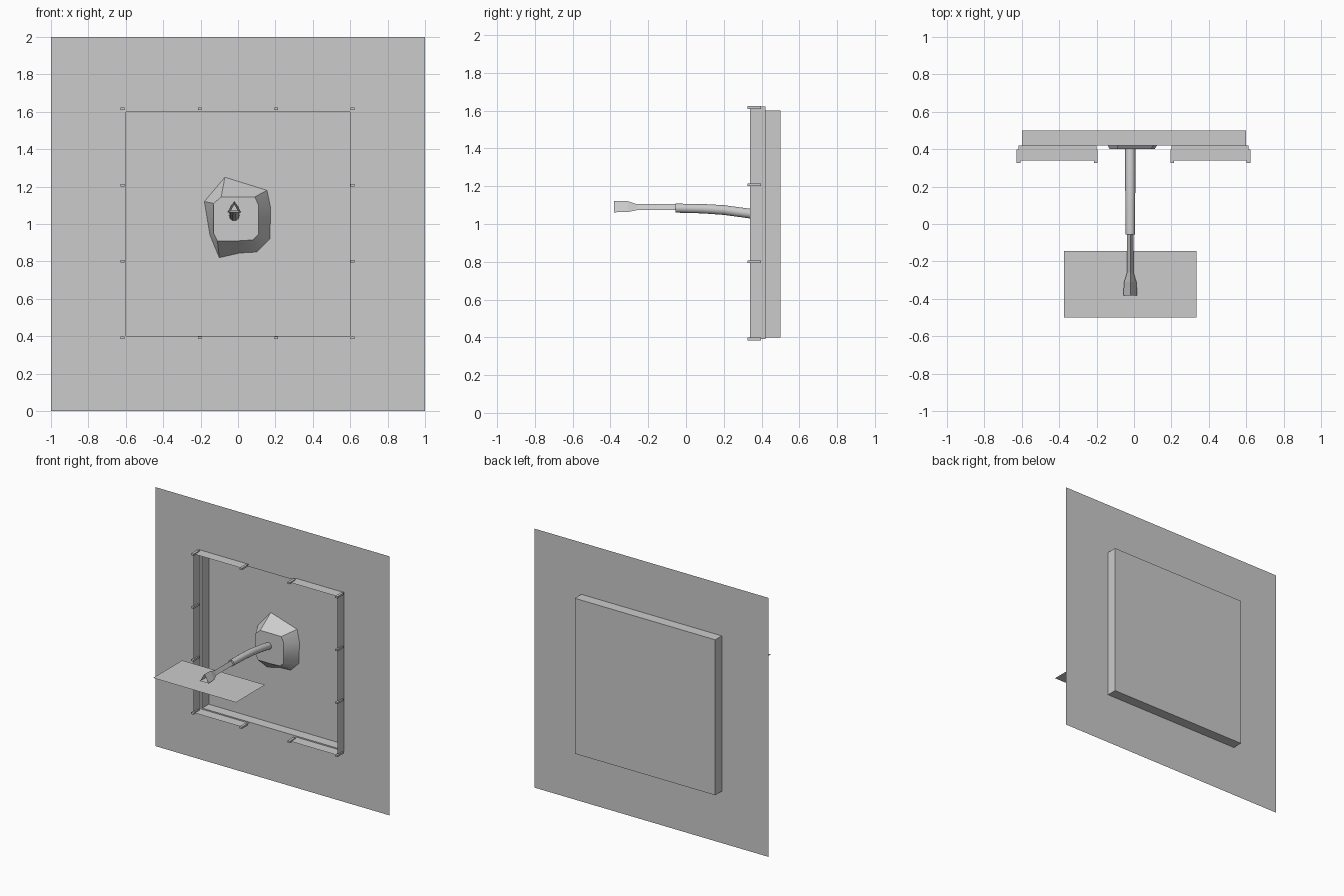
import bpy, bmesh, math
from mathutils import Vector

if "Cube" in bpy.data.objects:
    bpy.data.objects.remove(bpy.data.objects["Cube"])


def finish(name, bm, smooth=False):
    mesh = bpy.data.meshes.new(name)
    bm.to_mesh(mesh)
    bm.free()
    ob = bpy.data.objects.new(name, mesh)
    bpy.context.collection.objects.link(ob)
    if smooth:
        bpy.ops.object.select_all(action='DESELECT')
        ob.select_set(True)
        bpy.context.view_layer.objects.active = ob
        bpy.ops.object.shade_smooth_by_angle(angle=math.radians(40))
    return ob


def loft(name, rings, cap_start=False, cap_end=False, closed=True, smooth=False):
    """Skin a sequence of equal-length point rings."""
    bm = bmesh.new()
    vs = [[bm.verts.new(p) for p in ring] for ring in rings]
    n = len(vs[0])
    for a, b in zip(vs, vs[1:]):
        for i in range(n if closed else n - 1):
            j = (i + 1) % n
            bm.faces.new((a[i], a[j], b[j], b[i]))
    if cap_start:
        bm.faces.new(vs[0][::-1])
    if cap_end:
        bm.faces.new(vs[-1])
    bmesh.ops.recalc_face_normals(bm, faces=bm.faces)
    return finish(name, bm, smooth)


def box(name, centre, size):
    bm = bmesh.new()
    bmesh.ops.create_cube(bm, size=1)
    for v in bm.verts:
        v.co = Vector(centre) + Vector(v.co[i] * size[i] for i in range(3))
    return finish(name, bm)


def square(half, y):
    return [(-half, y, 1 - half), (half, y, 1 - half),
            (half, y, 1 + half), (-half, y, 1 + half)]


# wall with a square opening and a shallow recess behind it
WALL, BACK = 0.42, 0.5
loft("wall_with_recess", [square(1, WALL), square(0.6, WALL), square(0.6, BACK)],
     cap_end=True)

# thin strips standing out around the opening
L, R, B, T = -0.617, 0.612, 0.391, 1.617
Y0 = 0.34
for name, x in (("left_strip", L), ("right_strip", R)):
    loft(name, [[(x, Y0, B), (x, WALL, B)], [(x, Y0, T + .006), (x, WALL, T + .006)]],
         closed=False)
for name, z in (("bottom_strip", B), ("top_strip", T)):
    for side, x0, x1 in (("left", L, -0.2), ("right", 0.2, R)):
        loft(f"{name}_{side}", [[(x0, Y0, z), (x0, WALL, z)],
                                [(x1, Y0, z), (x1, WALL, z)]], closed=False)

# small clips at the corners and third points
spots = [(x, z) for z in (B, T) for x in (L, -0.205, 0.205, R)]
spots += [(x, z) for x in (L, R) for z in (0.8, 1.208)]
for x, z in spots:
    box("strip_clip", (x, 0.361, z), (0.02, 0.072, 0.014))

# rough lump of plaster with a flat front
outer = [(-.07, 1.25), (.155, 1.18), (.175, 1.085), (.17, .92), (.10, .85),
         (.01, .845), (-.10, .82), (-.15, .94), (-.18, 1.12)]
inner = [(-.09, 1.145), (.09, 1.145), (.11, 1.10), (.11, .945), (.08, .915),
         (0, .91), (-.11, .91), (-.13, .95), (-.13, 1.11)]
loft("plaster_lump", [[(x, BACK, z) for x, z in outer],
                      [(x, 0.40, z) for x, z in inner]], cap_end=True, smooth=True)

# bent sleeve of the arm
CX = -0.02
path = [(-.055, 1.084, .025), (.09, 1.081, .026), (.2, 1.074, .027),
        (.34, 1.055, .027), (.42, 1.04, .027)]
loft("arm_sleeve",
     [[(CX + r * math.cos(math.tau * i / 10), y, z + r * math.sin(math.tau * i / 10))
       for i in range(10)] for y, z, r in path], True, True, smooth=True)

# triangular rod flaring into an open nozzle
tri = [(-.03, .017, 1.073, 1.105), (-.26, .017, 1.073, 1.105),
       (-.31, .033, 1.063, 1.121), (-.382, .037, 1.062, 1.123)]
loft("arm_rod_nozzle",
     [[(CX - w, y, lo), (CX + w, y, lo), (CX, y, hi)] for y, w, lo, hi in tri],
     cap_start=True)

# flat sheet under the nozzle
loft("flat_sheet", [[(-.375, -.5, 1.045), (.333, -.5, 1.045)],
                    [(-.375, -.145, 1.045), (.333, -.145, 1.045)]], closed=False)
